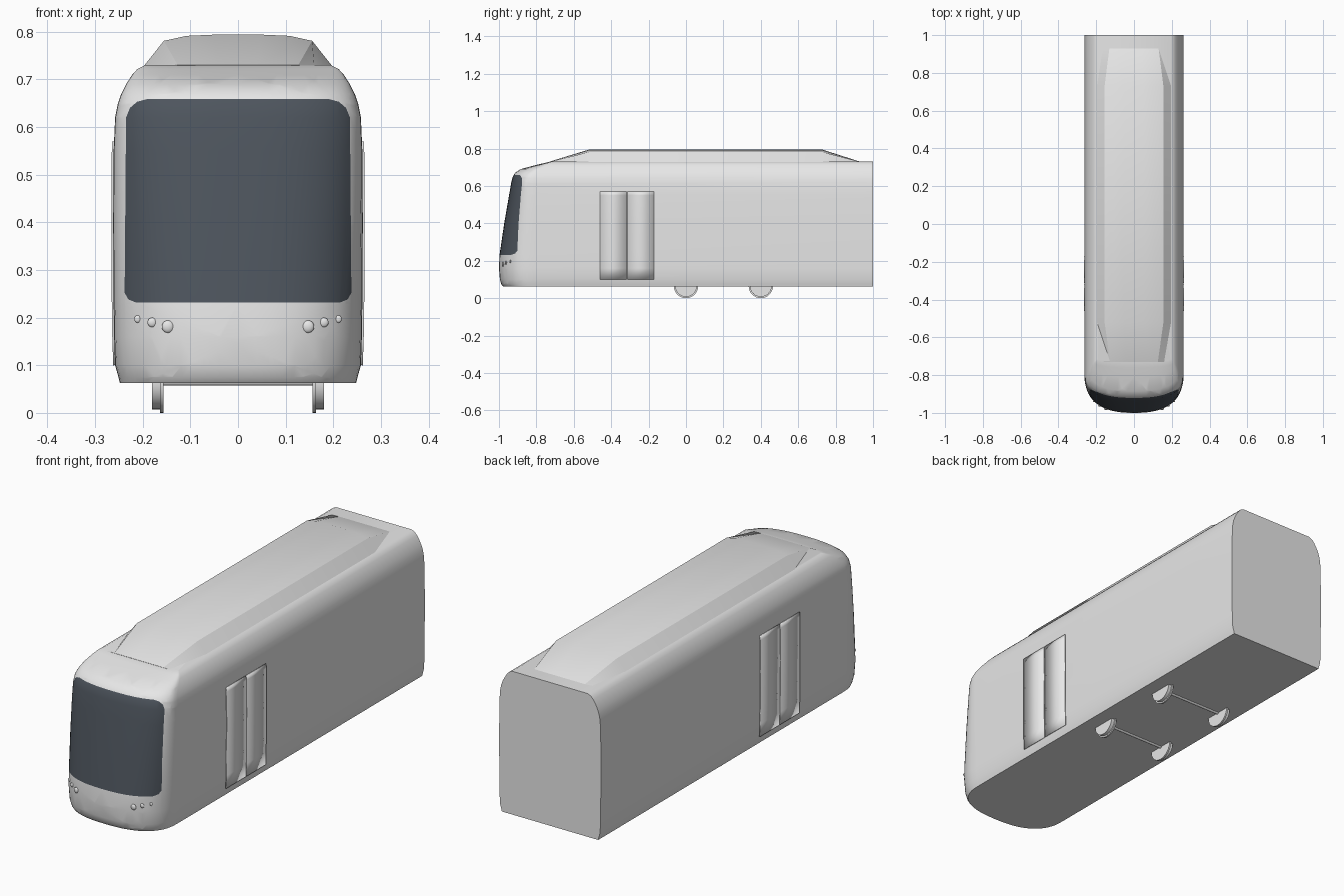
import bpy, bmesh, math
from mathutils import Matrix, Vector

cube = bpy.data.objects.get("Cube")
if cube:
    bpy.data.objects.remove(cube, do_unlink=True)


def material(name, rgb):
    mat = bpy.data.materials.new(name)
    mat.use_nodes = True
    color = (*rgb, 1)
    mat.diffuse_color = color
    mat.node_tree.nodes["Principled BSDF"].inputs["Base Color"].default_value = color
    return mat


GREY = material("light grey paint", (0.8, 0.8, 0.8))
GLASS = material("dark glass", (0.075, 0.09, 0.11))


def finish(name, bm, materials=(GREY,), angle=35):
    bmesh.ops.recalc_face_normals(bm, faces=bm.faces)
    mesh = bpy.data.meshes.new(name)
    bm.to_mesh(mesh)
    bm.free()
    obj = bpy.data.objects.new(name, mesh)
    bpy.context.collection.objects.link(obj)
    for mat in materials:
        mesh.materials.append(mat)
    bpy.ops.object.select_all(action="DESELECT")
    obj.select_set(True)
    bpy.context.view_layer.objects.active = obj
    bpy.ops.object.shade_smooth_by_angle(angle=math.radians(angle))
    return obj


def loft(bm, rings, closed=True):
    loops = [[bm.verts.new(p) for p in ring] for ring in rings]
    count = len(loops[0])
    for a, b in zip(loops, loops[1:]):
        for i in range(count if closed else count - 1):
            j = (i + 1) % count
            bm.faces.new((a[i], a[j], b[j], b[i]))
    return loops


# Body outline by height: z, half width, front y, nose depth
LEVELS = [
    (0.063, 0.248, -0.978, 0.18), (0.075, 0.251, -0.988, 0.19),
    (0.1, 0.258, -0.995, 0.2), (0.16, 0.26, -1.0, 0.2),
    (0.23, 0.261, -0.997, 0.2), (0.4, 0.262, -0.972, 0.17),
    (0.55, 0.261, -0.946, 0.14), (0.62, 0.258, -0.934, 0.125),
    (0.65, 0.252, -0.926, 0.12), (0.67, 0.245, -0.914, 0.12),
    (0.69, 0.235, -0.885, 0.11), (0.71, 0.222, -0.81, 0.065),
    (0.722, 0.211, -0.76, 0.03), (0.73, 0.195, -0.725, 0.01),
]
POWER = 2.5
BACK = 1.0


def level_at(z):
    for a, b in zip(LEVELS, LEVELS[1:]):
        if a[0] <= z <= b[0]:
            t = (z - a[0]) / (b[0] - a[0])
            return [p + (q - p) * t for p, q in zip(a, b)]


def nose_y(x, z):
    _, half, front, depth = level_at(z)
    return front + depth - depth * (1 - (abs(x) / half) ** POWER) ** (1 / POWER)


def body_ring(z, half, front, depth, steps=32):
    ring = [(half, BACK, z)]
    for i in range(steps + 1):
        t = math.pi * i / steps
        c, s = math.cos(t), max(math.sin(t), 0)
        x = math.copysign(abs(c) ** (2 / POWER), c) * half
        ring.append((x, front + depth - depth * s ** (2 / POWER), z))
    ring.append((-half, BACK, z))
    return ring


# Body shell with a rounded nose
bm = bmesh.new()
loops = loft(bm, [body_ring(*level) for level in LEVELS])
bm.faces.new(loops[0])
bm.faces.new(loops[-1])

# Windscreen cut into the nose along a rounded outline
half_outline = [(0.215, 0.232), (0.23, 0.238), (0.238, 0.252),
                (0.235, 0.62), (0.227, 0.64), (0.212, 0.653), (0.19, 0.659)]
outline = half_outline + [(-x, z) for x, z in reversed(half_outline)]
cuts = []
for (x0, z0), (x1, z1) in zip(outline, outline[1:] + outline[:1]):
    point = Vector((x0, 0, z0))
    normal = Vector((z1 - z0, 0, x0 - x1)).normalized()
    cuts.append((point, normal))
    faces = [f for f in bm.faces if f.calc_center_median().y < -0.8]
    edges = {e for f in faces for e in f.edges}
    verts = {v for f in faces for v in f.verts}
    bmesh.ops.bisect_plane(bm, geom=faces + list(edges) + list(verts),
                           plane_co=point, plane_no=normal, dist=1e-5)
for face in bm.faces:
    center = face.calc_center_median()
    if center.y < -0.8 and all((center - p).dot(n) < 0 for p, n in cuts):
        face.material_index = 1
finish("body", bm, (GREY, GLASS))

# Roof equipment fairing, tapered at both ends
bm = bmesh.new()
section = [(1, 0), (0.79, 0.8), (0.55, 0.96), (0.25, 1)]
section += [(-x, h) for x, h in reversed(section)]
rings = []
for y, half, height in [(-0.73, 0.16, 0.001), (-0.52, 0.197, 0.065),
                        (0.73, 0.197, 0.065), (0.93, 0.165, 0.001)]:
    rings.append([(x * half, y, 0.729 + h * height) for x, h in section])
loops = loft(bm, rings)
bm.faces.new(loops[0])
bm.faces.new(loops[-1])
finish("roof_fairing", bm, angle=25)

# Double doors on both sides, following the side curve
for name, y0, y1 in (("front_door_leaf", -0.46, -0.317),
                     ("rear_door_leaf", -0.313, -0.17)):
    bm = bmesh.new()
    strip = []
    for z in (0.1, 0.16, 0.23, 0.4, 0.55, 0.57):
        x = level_at(z)[1] + 0.002
        strip.append([(x, y0, z), (x, y1, z)])
    loft(bm, strip, closed=False)
    leaf = finish(name, bm)
    solid = leaf.modifiers.new("thickness", "SOLIDIFY")
    solid.thickness = 0.004
    solid.offset = 0
    leaf.modifiers.new("both_sides", "MIRROR")

# Headlights: three small domes each side
for side, label in ((1, "left"), (-1, "right")):
    for i, (x, z, radius) in enumerate([(0.147, 0.181, 0.013),
                                        (0.18, 0.19, 0.01), (0.21, 0.197, 0.008)]):
        bm = bmesh.new()
        place = Matrix.Translation((side * x, nose_y(x, z), z))
        bmesh.ops.create_uvsphere(bm, u_segments=16, v_segments=10, radius=radius,
                                  matrix=place @ Matrix.Diagonal((1, 0.5, 1, 1)))
        finish(f"{label}_headlight_{i + 1}", bm)


def add_disc(bm, x, y, radius, width):
    place = Matrix.Translation((x, y, 0.065)) @ Matrix.Rotation(math.pi / 2, 4, "Y")
    bmesh.ops.create_cone(bm, cap_ends=True, segments=32, radius1=radius,
                          radius2=radius, depth=width, matrix=place)


# Flanged wheels and axles
for y, label in ((0, "front"), (0.4, "rear")):
    for side, hand in ((1, "left"), (-1, "right")):
        bm = bmesh.new()
        add_disc(bm, side * 0.169, y, 0.058, 0.022)
        add_disc(bm, side * 0.16, y, 0.065, 0.008)
        finish(f"{label}_{hand}_wheel", bm)
    bm = bmesh.new()
    add_disc(bm, 0, y, 0.008, 0.32)
    finish(f"{label}_axle", bm)
